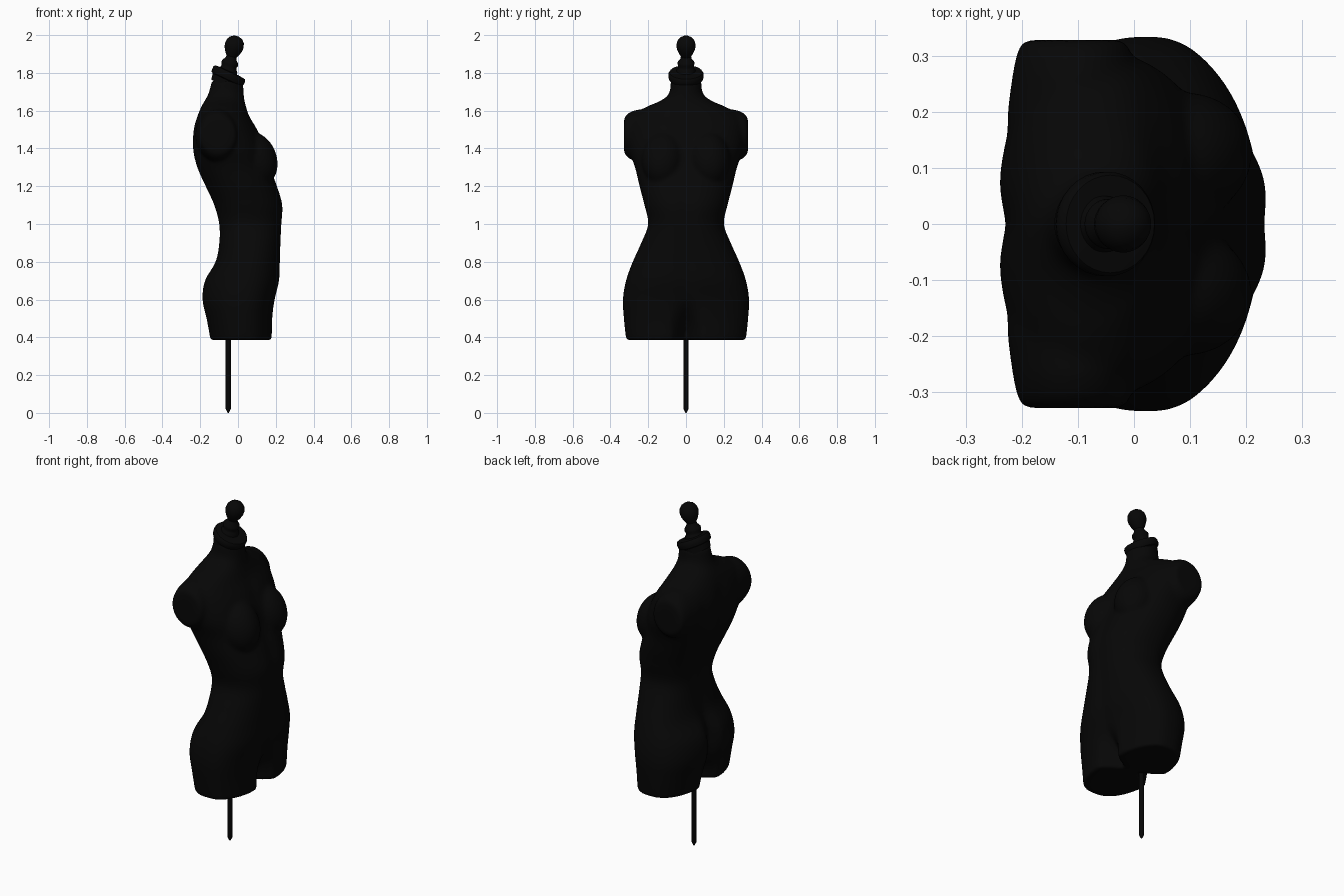
import bpy
import bmesh
import math
from mathutils import Matrix, Vector

cube = bpy.data.objects.get("Cube")
if cube:
    bpy.data.objects.remove(cube)

black = bpy.data.materials.new("matte black")
black.use_nodes = True
colour = (0.002, 0.002, 0.002, 1)
black.diffuse_color = colour
black.node_tree.nodes["Principled BSDF"].inputs["Base Color"].default_value = colour


def make_object(name, bm):
    bmesh.ops.recalc_face_normals(bm, faces=bm.faces)
    mesh = bpy.data.meshes.new(name)
    bm.to_mesh(mesh)
    bm.free()
    mesh.materials.append(black)
    obj = bpy.data.objects.new(name, mesh)
    bpy.context.collection.objects.link(obj)
    return obj


def loft(bm, rings):
    """Skin a stack of closed rings and cap both ends."""
    rows = [[bm.verts.new(p) for p in ring] for ring in rings]
    count = len(rows[0])
    for low, high in zip(rows, rows[1:]):
        for i in range(count):
            j = (i + 1) % count
            bm.faces.new((low[i], low[j], high[j], high[i]))
    bm.faces.new(rows[0][::-1])
    bm.faces.new(rows[-1])


def lathe(name, profile, base, tilt, sides=32):
    """Revolve (radius, height) points, lean the axis toward +x."""
    place = Matrix.Translation(base) @ Matrix.Rotation(tilt, 4, "Y")
    turns = [math.tau * i / sides for i in range(sides)]
    bm = bmesh.new()
    loft(bm, [[place @ Vector((r * math.cos(a), r * math.sin(a), h)) for a in turns]
              for r, h in profile])
    obj = make_object(name, bm)
    bpy.ops.object.select_all(action="DESELECT")
    obj.select_set(True)
    bpy.context.view_layer.objects.active = obj
    bpy.ops.object.shade_smooth_by_angle(angle=math.radians(40))
    return obj


def fade(value, start, end):
    """Smooth ramp from 0 at start to 1 at end."""
    t = min(max((value - start) / (end - start), 0), 1)
    return t * t * (3 - 2 * t)


def spline(a, b, c, d, t):
    """Catmull-Rom blend between b and c."""
    return b + t / 2 * (c - a + t * (2 * a - 5 * b + 4 * c - d + t * (3 * (b - c) + d - a)))


# Torso sections: height, back x, widest x, front x, half width
sections = [
    (.385, -.152, .02, .185, .317),
    (.5, -.172, .02, .186, .329),
    (.6, -.194, .025, .197, .334),
    (.7, -.182, .03, .221, .318),
    (.8, -.124, .04, .226, .282),
    (.9, -.105, .05, .23, .237),
    (1, -.107, .05, .236, .2),
    (1.1, -.133, .04, .241, .22),
    (1.2, -.178, .01, .212, .246),
    (1.3, -.222, -.03, .175, .27),
    (1.4, -.243, -.06, .15, .305),
    (1.5, -.238, -.09, .105, .312),
    (1.57, -.218, -.1, .063, .29),
    (1.62, -.195, -.09, .043, .21),
    (1.65, -.178, -.075, .035, .14),
    (1.69, -.157, -.06, .03, .09),
    (1.76, -.138, -.055, .028, .081),
]


def torso_ring(z, back, middle, front, width, sides=72):
    # Creases: spine and seat behind, belly line and thighs in front
    upper = 1 - fade(z, 1.5, 1.64)
    rear = .09 * upper + .16 * fade(z, .85, .65) + .5 * fade(z, .55, .4)
    fore = .05 * upper + .68 * fade(z, .62, .4)
    power = 2 / (2 + .25 * upper + .2 * fade(z, .8, .5))
    ring = []
    for i in range(sides):
        a = math.tau * i / sides
        c, s = math.cos(a), math.sin(a)
        y = math.copysign(abs(s) ** power, s) * width
        depth = front - middle if c > 0 else back - middle
        groove = (fore if c > 0 else rear) * math.exp(-(y / .045) ** 2)
        ring.append((middle + depth * abs(c) ** power * (1 - groove), y, z))
    return ring


rings = []
steps = 4
for k in range(len(sections) - 1):
    keys = [sections[min(max(k + o, 0), len(sections) - 1)] for o in (-1, 0, 1, 2)]
    for step in range(steps):
        rings.append(torso_ring(*[spline(*v, step / steps) for v in zip(*keys)]))
rings.append(torso_ring(*sections[-1]))

bm = bmesh.new()
loft(bm, rings)

for side in (-1, 1):
    # Bust, leaning back into the upper chest
    place = (Matrix.Translation((.09, side * .122, 1.345))
             @ Matrix.Rotation(side * .2, 4, "Z")
             @ Matrix.Rotation(-.4, 4, "Y")
             @ Matrix.Diagonal((.115, .112, .15, 1)))
    bmesh.ops.create_uvsphere(bm, u_segments=32, v_segments=20, radius=1, matrix=place)
    # Shoulders, tapering to a flat cut
    stump = []
    for y, wide, tall in ((.1, 1.15, 1.15), (.2, 1.14, 1.08), (.27, 1.05, 1.01),
                          (.305, .98, .9), (.328, .88, .7)):
        stump.append([(-.107 + .104 * wide * math.cos(a), side * y,
                       1.468 + .134 * tall * math.sin(a))
                      for a in [math.tau * i / 40 for i in range(40)]])
    loft(bm, stump)

# Blend the overlapping volumes into one soft body
body = make_object("torso", bm)
remesh = body.modifiers.new("blend", "REMESH")
remesh.mode = "VOXEL"
remesh.voxel_size = .01
remesh.use_smooth_shade = True
soften = body.modifiers.new("soften", "SMOOTH")
soften.factor = .5
soften.iterations = 10

# Slanted cap on the neck
lathe("neck_cap", [(.074, -.05), (.08, -.016), (.089, -.012), (.093, 0), (.093, .018),
                   (.087, .028), (.05, .032)], (-.054, 0, 1.778), math.radians(25))

# Turned finial
lathe("finial", [(.05, 0), (.05, .024), (.042, .034), (.04, .044), (.045, .056), (.044, .068),
                 (.03, .085), (.027, .097), (.038, .115), (.048, .138), (.051, .16),
                 (.046, .182), (.033, .199), (.015, .208), (.002, .21)],
      (-.058, 0, 1.792), math.radians(14))

# Stand pole with pointed foot
lathe("stand_pole", [(.003, 0), (.014, .022), (.014, .5)], (-.052, 0, 0), 0, 16)
